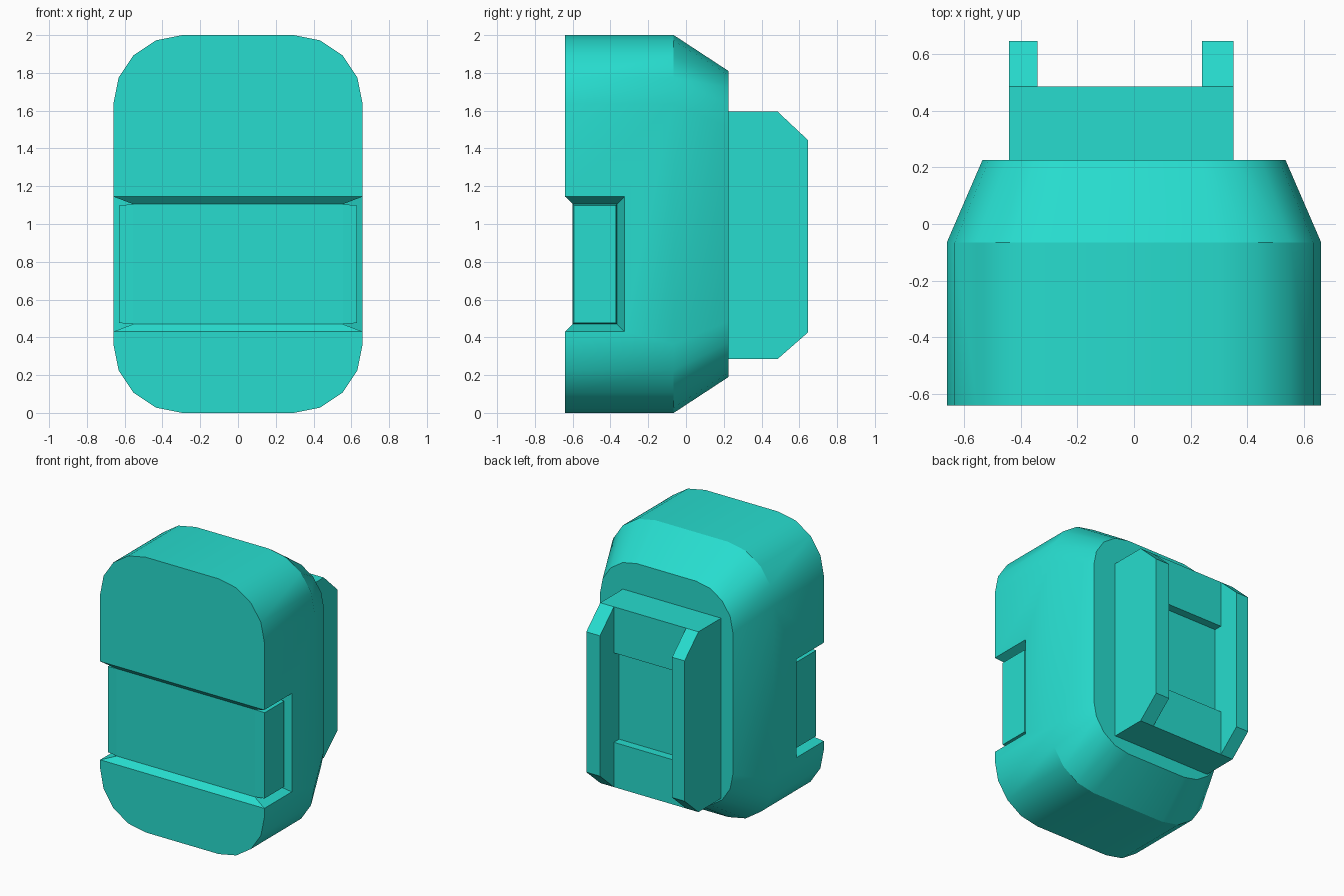
import bpy, bmesh, math

if "Cube" in bpy.data.objects:
    bpy.data.objects.remove(bpy.data.objects["Cube"])

teal = bpy.data.materials.new("teal")
teal.diffuse_color = (0.02, 0.72, 0.62, 1)
teal.use_nodes = True
teal.node_tree.nodes["Principled BSDF"].inputs["Base Color"].default_value = teal.diffuse_color


def loft(name, rings, closed=True):
    """Skin equal-length rings of points and cap both ends."""
    bm = bmesh.new()
    loops = [[bm.verts.new(p) for p in ring] for ring in rings]
    n = len(loops[0])
    for a, b in zip(loops, loops[1:]):
        for i in range(n):
            j = (i + 1) % n
            bm.faces.new((a[i], a[j], b[j], b[i]))
    bm.faces.new(loops[0])
    bm.faces.new(loops[-1])
    bmesh.ops.recalc_face_normals(bm, faces=bm.faces)
    mesh = bpy.data.meshes.new(name)
    bm.to_mesh(mesh)
    bm.free()
    obj = bpy.data.objects.new(name, mesh)
    bpy.context.collection.objects.link(obj)
    mesh.materials.append(teal)
    return obj


def extrude_x(name, profile, x0, x1):
    return loft(name, [[(x, y, z) for y, z in profile] for x in (x0, x1)])


def rounded_ring(y, scale):
    """Rounded rectangle in the xz plane, scaled about its centre."""
    w, h, r, seg = 0.66, 1.0, 0.365, 4
    pts = []
    for k, (sx, sz) in enumerate([(1, 1), (-1, 1), (-1, -1), (1, -1)]):
        for i in range(seg + 1):
            a = math.pi / 2 * (k + i / seg)
            x = sx * (w - r) + r * math.cos(a)
            z = sz * (h - r) + r * math.sin(a)
            pts.append((x * scale, y, 1 + z * scale))
    return pts


# Rounded body with a tapered back
body = loft("body", [rounded_ring(-0.64, 1), rounded_ring(-0.065, 1),
                     rounded_ring(0.225, 0.81)])

# Sloped recess wrapping around the front and both sides
inner = [(0.555, -0.365), (0.555, -0.60), (-0.555, -0.60), (-0.555, -0.365)]
outer = [(0.66, -0.325), (0.66, -0.64), (-0.66, -0.64), (-0.66, -0.325)]
t = 1.3
rings = []
for (ix, iy), (ox, oy) in zip(inner, outer):
    x, y = ix + t * (ox - ix), iy + t * (oy - iy)
    d = 0.04 * t
    rings.append([(ix, iy, 0.47), (ix, iy, 1.105),
                  (x, y, 1.105 + d), (x, y, 0.47 - d)])
cutter = loft("recess_cutter", rings)
cutter.hide_render = True
mod = body.modifiers.new("recess", 'BOOLEAN')
mod.operation = 'DIFFERENCE'
mod.solver = 'EXACT'
mod.object = cutter
bpy.context.view_layer.objects.active = body
body.select_set(True)
bpy.ops.object.modifier_apply(modifier=mod.name)
bpy.data.objects.remove(cutter)
bpy.ops.object.shade_smooth_by_angle(angle=math.radians(30))

# Raised panels inside the side recesses
for side, s in (("right", 1), ("left", -1)):
    loft(side + "_side_panel", [
        [(s * x, y, z) for y, z in ((-0.60 + e, 0.47 + e), (-0.365 - e, 0.47 + e),
                                    (-0.365 - e, 1.105 - e), (-0.60 + e, 1.105 - e))]
        for x, e in ((0.55, 0), (0.63, 0.006))])

# Back mount: notched centre between two chamfered rails
centre = [(0.225, 0.285), (0.485, 0.285), (0.485, 0.61), (0.425, 0.61),
          (0.425, 1.26), (0.485, 1.26), (0.485, 1.595), (0.225, 1.595)]
rail = [(0.225, 0.285), (0.485, 0.285), (0.645, 0.425),
        (0.645, 1.445), (0.485, 1.595), (0.225, 1.595)]
extrude_x("mount_centre", centre, -0.34, 0.24)
extrude_x("mount_rail_left", rail, -0.44, -0.34)
extrude_x("mount_rail_right", rail, 0.24, 0.35)
